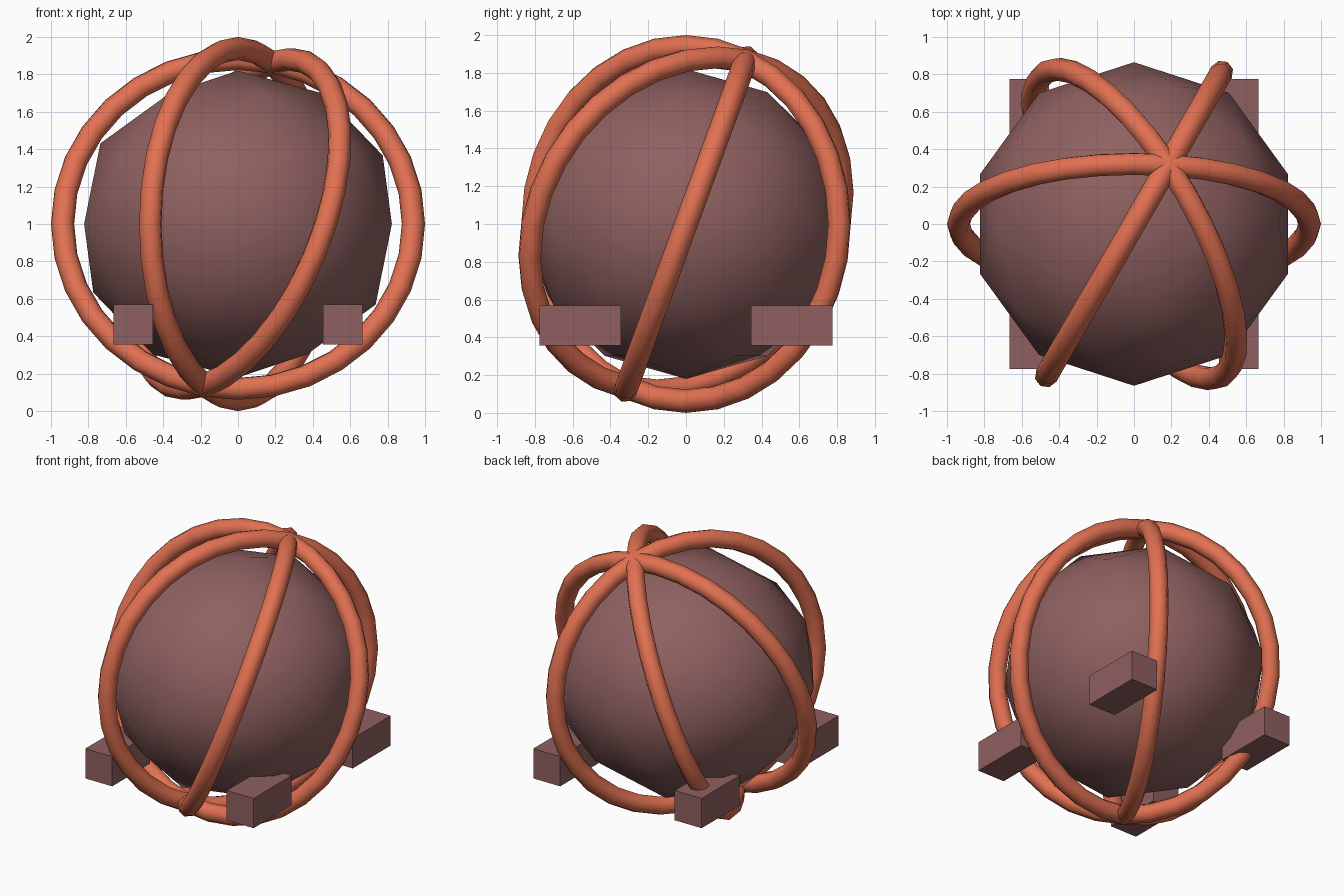
import bpy
from math import radians

if "Cube" in bpy.data.objects:
    bpy.data.objects.remove(bpy.data.objects["Cube"])


def material(name, rgb):
    m = bpy.data.materials.new(name)
    m.diffuse_color = (*rgb, 1)
    m.use_nodes = True
    m.node_tree.nodes["Principled BSDF"].inputs["Base Color"].default_value = m.diffuse_color
    return m


BROWN = material("dusty brown", (0.275, 0.117, 0.117))
ORANGE = material("coral orange", (0.76, 0.165, 0.085))


def finish(name, mat, smooth=False):
    ob = bpy.context.object
    ob.name = name
    ob.data.materials.append(mat)
    if smooth:
        bpy.ops.object.shade_smooth()
    return ob


# Core: coarse icosphere, slightly squashed in height
bpy.ops.mesh.primitive_ico_sphere_add(subdivisions=2, radius=0.865, location=(0, 0, 1))
core = finish("core_sphere", BROWN, True)
core.scale.z = 0.948

# Three hoops crossing at a common tilted pole
for name, tilt, turn in (("hoop_a", 70, 0), ("hoop_b", 90, 60), ("hoop_c", 70, -60)):
    bpy.ops.mesh.primitive_torus_add(
        major_segments=32, minor_segments=8, major_radius=0.938, minor_radius=0.062,
        location=(0, 0, 1), rotation=(radians(tilt), 0, radians(turn)))
    finish(name, ORANGE, True)

# Four block feet around the lower half
for sx, side in ((-1, "left"), (1, "right")):
    for sy, end in ((-1, "front"), (1, "back")):
        bpy.ops.mesh.primitive_cube_add(size=1, location=(sx * 0.56, sy * 0.56, 0.463))
        foot = finish(f"foot_{end}_{side}", BROWN)
        foot.scale = (0.213, 0.43, 0.213)
